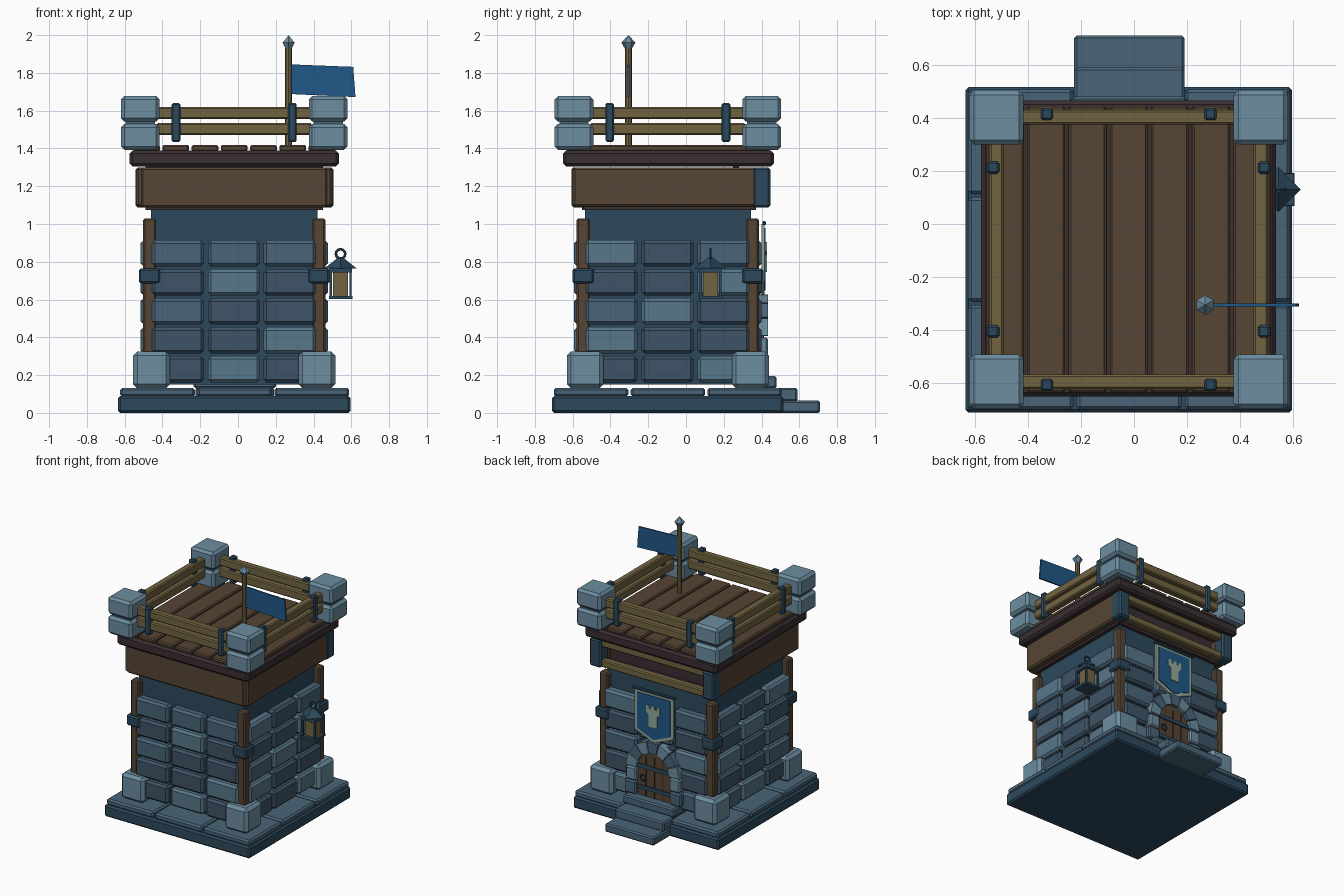
import bpy, bmesh, math
from mathutils import Matrix, Vector

if "Cube" in bpy.data.objects:
    bpy.data.objects.remove(bpy.data.objects["Cube"])

def lin(c):
    c /= 255
    return c / 12.92 if c <= 0.04045 else ((c + 0.055) / 1.055) ** 2.4

COLORS = {"light_stone": (108, 141, 160), "pale_brick": (88, 119, 138), "mid_stone": (74, 101, 121),
          "dark_brick": (62, 84, 103), "slate_blue": (44, 73, 93), "brown_wood": (86, 69, 52),
          "dark_wood": (58, 46, 49), "ochre_wood": (114, 100, 65), "flag_blue": (32, 88, 136),
          "pale_sage": (150, 170, 155)}
MATS = {}
for n, c in COLORS.items():
    MATS[n] = bpy.data.materials.new(n)
    MATS[n].diffuse_color = (*[lin(v) for v in c], 1)

CX, CY = -0.02, -0.096          # tower axis
AXIS = Matrix.Translation((CX, CY, 0))

def side(k):
    """Local frame of a wall: x along the wall, -y outward (0 front, 1 right, 2 back, 3 left)."""
    return AXIS @ Matrix.Rotation(k * math.pi / 2, 4, 'Z')

def finish(bm, name, mat, mx=Matrix()):
    bmesh.ops.recalc_face_normals(bm, faces=bm.faces)
    bm.transform(mx)
    me = bpy.data.meshes.new(name)
    bm.to_mesh(me)
    bm.free()
    me.materials.append(MATS[mat])
    ob = bpy.data.objects.new(name, me)
    bpy.context.collection.objects.link(ob)
    return ob

def box(name, x, y, z, mat, bevel=0.0, mx=Matrix()):
    """Box from (min, max) ranges with chamfered edges."""
    bm = bmesh.new()
    bmesh.ops.create_cube(bm, size=1)
    for v in bm.verts:
        v.co = Vector([(a + b) / 2 + t * (b - a) for t, (a, b) in zip(v.co, (x, y, z))])
    if bevel:
        bmesh.ops.bevel(bm, geom=bm.edges[:], offset=bevel, segments=1, affect='EDGES')
    return finish(bm, name, mat, mx)

def cone(name, r1, r2, z0, z1, sides, mat, loc, turn=0.0):
    bm = bmesh.new()
    bmesh.ops.create_cone(bm, cap_ends=True, segments=sides, radius1=r1, radius2=r2, depth=z1 - z0)
    return finish(bm, name, mat, Matrix.Translation((*loc, (z0 + z1) / 2)) @ Matrix.Rotation(turn, 4, 'Z'))

def plate(name, pts, y0, y1, mat, mx=Matrix()):
    """Outline in x,z extruded along y."""
    bm = bmesh.new()
    f = bm.faces.new([bm.verts.new((px, y0, pz)) for px, pz in pts])
    r = bmesh.ops.extrude_face_region(bm, geom=[f])
    bmesh.ops.translate(bm, vec=(0, y1 - y0, 0), verts=[v for v in r["geom"] if isinstance(v, bmesh.types.BMVert)])
    return finish(bm, name, mat, mx)

def ring(name, R, r, mat, loc):
    bpy.ops.mesh.primitive_torus_add(major_radius=R, minor_radius=r, major_segments=12, minor_segments=6,
                                     location=loc, rotation=(math.pi / 2, 0, 0))
    ob = bpy.context.object
    ob.name = name
    ob.data.materials.append(MATS[mat])
    bpy.ops.object.shade_smooth_by_angle()

# Base, paving and steps
box("base_slab", (-0.635, 0.595), (-0.71, 0.515), (0, 0.09), "slate_blue", 0.012)
for i in range(3):
    for j in range(3):
        x, y = -0.63 + i * 0.408, -0.705 + j * 0.406
        box("paving", (x + 0.006, x + 0.402), (y + 0.006, y + 0.4), (0.085, 0.133), "mid_stone", 0.012)
box("lower_step", (-0.225, 0.19), (0.47, 0.71), (0, 0.065), "mid_stone", 0.01)
box("upper_step", (-0.225, 0.19), (0.47, 0.59), (0.06, 0.133), "mid_stone", 0.01)
box("door_sill", (-0.235, 0.20), (0.33, 0.48), (0.13, 0.195), "mid_stone", 0.01)

# Tower core and brick courses, listed from the top row down
box("core", (-0.44, 0.44), (-0.44, 0.44), (0.15, 1.09), "slate_blue", 0, AXIS)
TONES = {"P": "pale_brick", "M": "mid_stone", "D": "dark_brick"}
COURSES = ["MMM DPD MDD DDP DPD", "PDM DDP MPD PDD DDP", "PDM DMD MDP DMD PDM", "MDP DPD PDM DDM MPD"]
for k, rows in enumerate(COURSES):
    for r, row in enumerate(rows.split()):
        z = 0.776 - r * 0.1535
        for c, t in enumerate(row):
            u = -0.436 + c * 0.296
            box("brick", (u, u + 0.276), (-0.497, -0.42), (z, z + 0.138), TONES[t], 0.016, side(k))

# Four corners: timber, iron band, foot stone, parapet stones
for k in range(4):
    m = side(k)
    box("corner_timber", (0.413, 0.483), (-0.483, -0.413), (0.15, 1.03), "brown_wood", 0.01, m)
    box("corner_band", (0.392, 0.505), (-0.505, -0.392), (0.685, 0.765), "slate_blue", 0.01, m)
    box("foot_stone", (0.34, 0.535), (-0.535, -0.34), (0.13, 0.325), "light_stone", 0.022, m)
    box("parapet_stone_lower", (0.395, 0.60), (-0.60, -0.395), (1.393, 1.53), "light_stone", 0.018, m)
    box("parapet_stone_joint", (0.42, 0.575), (-0.575, -0.42), (1.5, 1.56), "mid_stone", 0, m)
    box("parapet_stone_upper", (0.395, 0.60), (-0.60, -0.395), (1.543, 1.677), "light_stone", 0.018, m)
    # Railings and their straps
    for z in (1.47, 1.555):
        box("rail", (-0.41, 0.41), (-0.525, -0.47), (z, z + 0.065), "ochre_wood", 0.008, m)
    for u in (-0.308, 0.308):
        box("rail_strap", (u - 0.023, u + 0.023), (-0.533, -0.487), (1.435, 1.64), "slate_blue", 0.008, m)

# Upper storey: beams on three sides, open gallery at the back
box("front_beam", (-0.515, 0.475), (-0.607, -0.53), (1.087, 1.30), "brown_wood", 0.012)
for x in (-0.54, 0.44):
    box("side_beam", (x, x + 0.06), (-0.60, 0.40), (1.09, 1.30), "brown_wood", 0.012)
for x in (-0.543, 0.41):
    box("gallery_post", (x, x + 0.095), (0.352, 0.447), (1.087, 1.30), "slate_blue", 0.012)
box("gallery_floor", (-0.49, 0.45), (-0.55, 0.37), (1.075, 1.095), "dark_wood")
box("gallery_back_wall", (-0.49, 0.45), (0.25, 0.28), (1.09, 1.31), "dark_wood")
for z in (1.09, 1.245):
    box("gallery_rail", (-0.46, 0.42), (0.375, 0.43), (z, z + 0.055), "ochre_wood", 0.008)

# Roof deck
box("deck_slab", (-0.575, 0.535), (-0.65, 0.465), (1.305, 1.388), "dark_wood", 0.016)
for i in range(7):
    x = CX + (i - 3) * 0.155
    box("deck_plank", (x - 0.071, x + 0.071), (-0.635, 0.445), (1.385, 1.418), "brown_wood", 0.008)

# Flag
P = (0.268, -0.305)
cone("flag_pole", 0.018, 0.018, 1.415, 1.935, 8, "ochre_wood", P)
cone("finial_lower", 0.014, 0.037, 1.92, 1.96, 6, "light_stone", P)
cone("finial_upper", 0.037, 0.0, 1.96, 2.0, 6, "light_stone", P)
plate("flag", [(0.28, 1.845), (0.61, 1.832), (0.622, 1.672), (0.28, 1.688)], -0.311, -0.299, "flag_blue")

# Lantern on the right wall
LX, LY = 0.543, 0.13
lm = Matrix.Translation((LX, LY, 0))
box("lantern_base", (-0.062, 0.062), (-0.062, 0.062), (0.602, 0.62), "slate_blue", 0, lm)
box("lantern_pane", (-0.04, 0.04), (-0.04, 0.04), (0.62, 0.745), "ochre_wood", 0, lm)
box("lantern_cap", (-0.06, 0.06), (-0.06, 0.06), (0.742, 0.768), "slate_blue", 0, lm)
for sx in (-0.052, 0.052):
    for sy in (-0.052, 0.052):
        box("lantern_bar", (sx - 0.006, sx + 0.006), (sy - 0.006, sy + 0.006), (0.61, 0.75), "slate_blue", 0, lm)
cone("lantern_roof", 0.085, 0.014, 0.765, 0.822, 4, "slate_blue", (LX, LY))
ring("lantern_ring", 0.025, 0.007, "slate_blue", (LX, LY, 0.842))

# Door with arch; local x runs along the back wall, -y outward
bk = side(2)
W, SPRING = 0.145, 0.405
arc = [(W * math.cos(a), SPRING + W * math.sin(a)) for a in [math.pi * i / 10 for i in range(11)]]
plate("door", [(W, 0.19)] + arc + [(-W, 0.19)], -0.505, -0.45, "brown_wood", bk)
for x in (-0.0725, 0, 0.0725):
    box("door_groove", (x - 0.004, x + 0.004), (-0.508, -0.5), (0.195, SPRING + 0.10), "dark_wood", 0, bk)
for z in (0.26, 0.42):
    box("door_strap", (-W, W), (-0.515, -0.5), (z - 0.014, z + 0.014), "slate_blue", 0, bk)
ring("door_handle", 0.022, 0.006, "slate_blue", (CX + 0.09, CY + 0.515, 0.335))
for s in (-1, 1):
    for i in range(2):
        z = 0.195 + i * 0.105
        x = sorted((s * 0.14, s * (0.228 if i else 0.24)))
        box("door_jamb", x, (-0.53, -0.44), (z, z + 0.1), "light_stone" if i else "mid_stone", 0.01, bk)
for i in range(7):
    a0, a1 = [math.pi * (i + t) / 7 for t in (0.04, 0.96)]
    pts = [(r * math.cos(a), SPRING + r * math.sin(a)) for r, a in ((0.14, a0), (0.226, a0), (0.226, a1), (0.14, a1))]
    plate("arch_stone", pts, -0.53, -0.44, "mid_stone" if i % 2 else "light_stone", bk)

# Banner with a turret device
def shield(w, top, low, tip):
    return [(-w, top), (w, top), (w, low), (0, tip), (-w, low)]
plate("banner_border", shield(0.165, 1.0, 0.69, 0.62), -0.512, -0.497, "pale_sage", bk)
plate("banner_field", shield(0.14, 0.978, 0.705, 0.647), -0.518, -0.510, "flag_blue", bk)
half = [(0.035, 0.745), (0.035, 0.835), (0.058, 0.855), (0.058, 0.905), (0.034, 0.905), (0.034, 0.882),
        (0.014, 0.882), (0.014, 0.905)]
plate("banner_turret", half + [(-x, z) for x, z in reversed(half)], -0.525, -0.517, "pale_sage", bk)
box("banner_rod", (-0.18, 0.18), (-0.52, -0.5), (0.995, 1.015), "slate_blue", 0.005, bk)

for m in bpy.data.materials:
    if m.users and not m.is_grease_pencil:
        m.use_nodes = True
        m.node_tree.nodes["Principled BSDF"].inputs["Base Color"].default_value = m.diffuse_color
